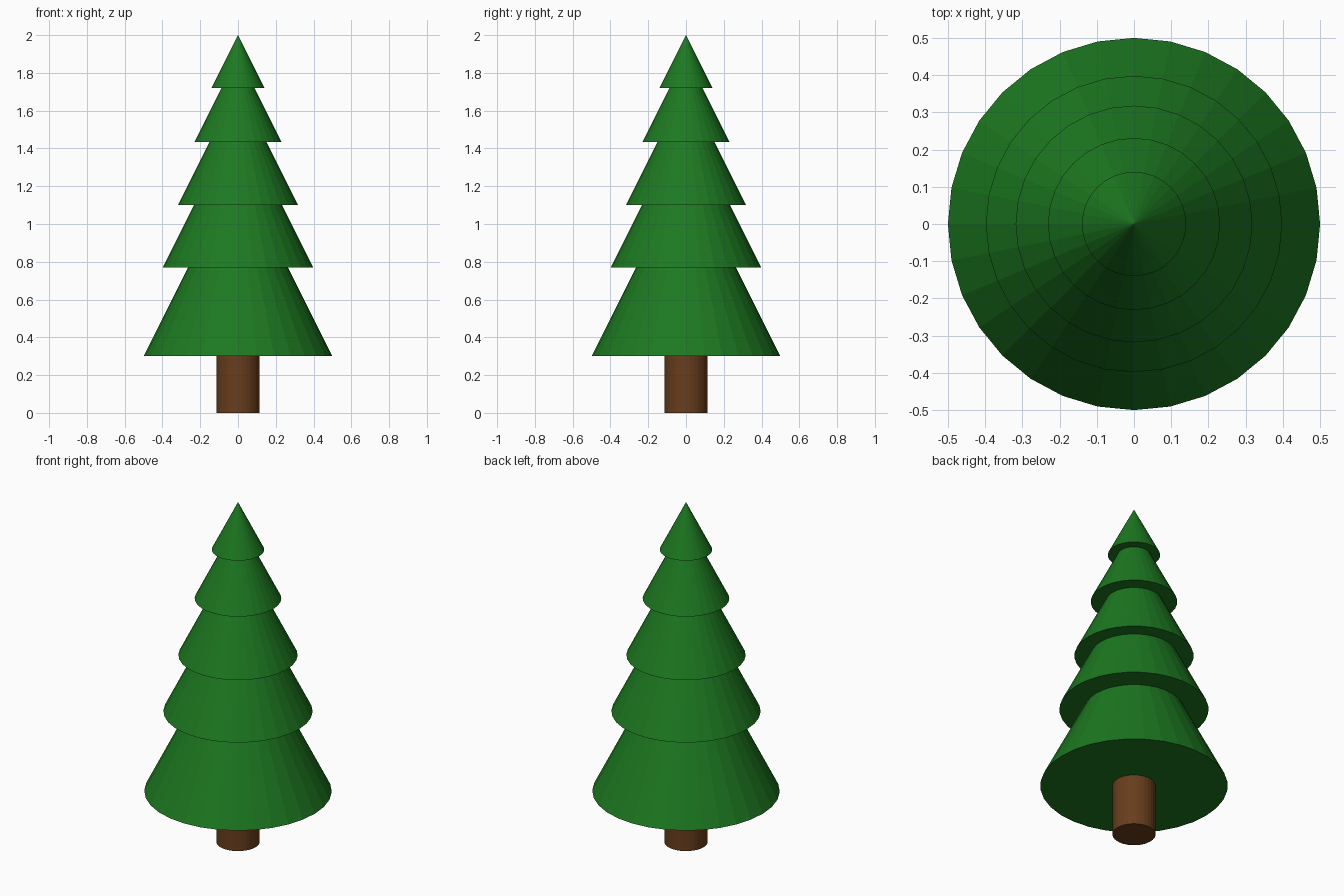
import bpy

if "Cube" in bpy.data.objects:
    bpy.data.objects.remove(bpy.data.objects["Cube"])

SIDES = 32


def material(name, color):
    mat = bpy.data.materials.new(name)
    mat.diffuse_color = color
    mat.use_nodes = True
    mat.node_tree.nodes["Principled BSDF"].inputs["Base Color"].default_value = mat.diffuse_color
    return mat


green = material("needles_green", (0.012, 0.19, 0.015, 1))
brown = material("bark_brown", (0.14, 0.047, 0.012, 1))


def finish(name, mat):
    obj = bpy.context.object
    obj.name = name
    obj.data.materials.append(mat)


# Trunk, its top hidden inside the lowest tier
TRUNK_TOP = 0.42
bpy.ops.mesh.primitive_cylinder_add(vertices=SIDES, radius=0.115, depth=TRUNK_TOP,
                                    location=(0, 0, TRUNK_TOP / 2))
finish("trunk", brown)

# Foliage tiers: similar cones, each twice as tall as its radius (radius, base height)
tiers = [(0.5, 0.30), (0.398, 0.77), (0.318, 1.10), (0.231, 1.433), (0.14, 1.72)]
for i, (radius, base) in enumerate(tiers, 1):
    height = 2 * radius
    bpy.ops.mesh.primitive_cone_add(vertices=SIDES, radius1=radius, radius2=0, depth=height,
                                    location=(0, 0, base + height / 2))
    finish(f"foliage_tier_{i}", green)
